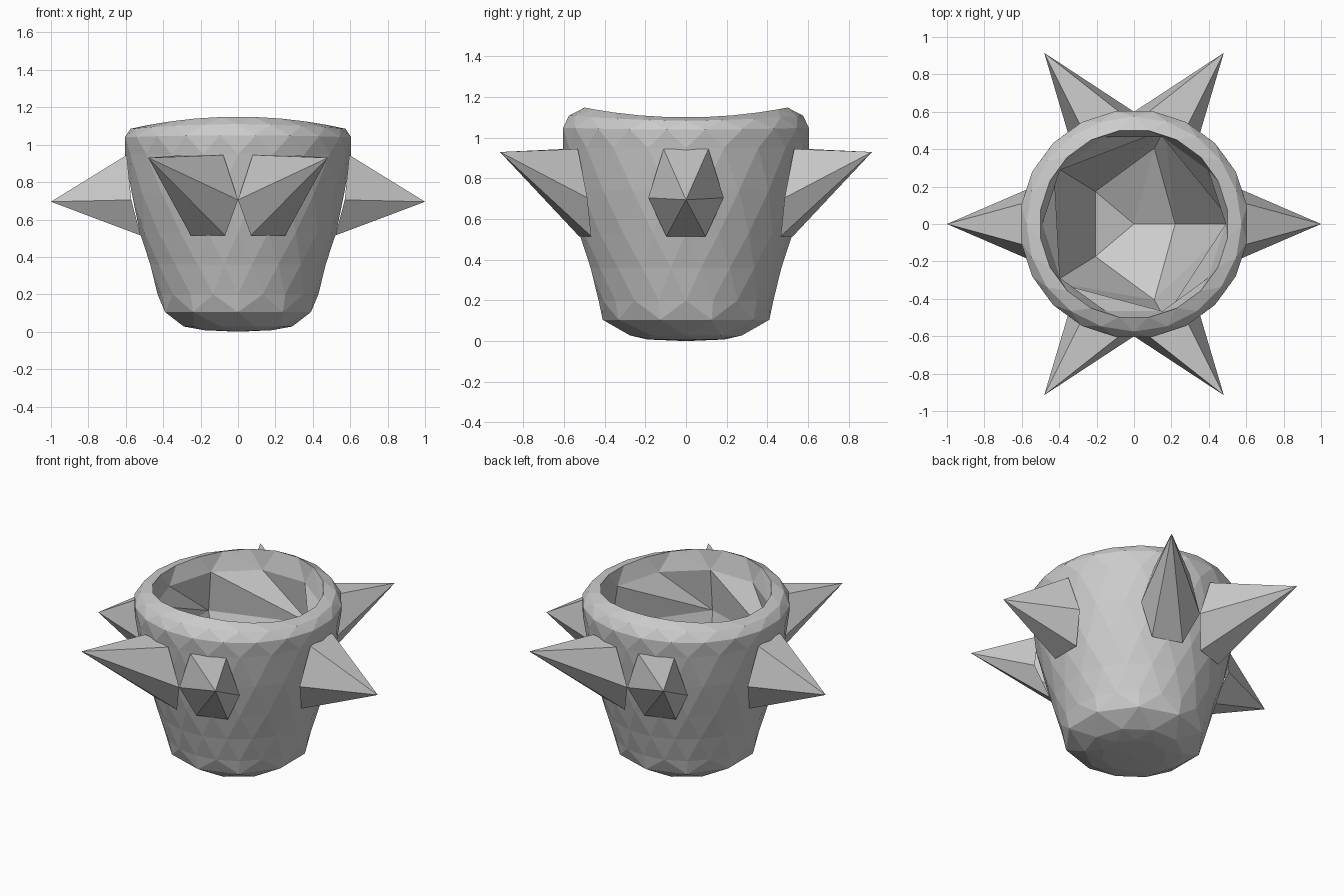
import bpy, bmesh, math

if "Cube" in bpy.data.objects:
    bpy.data.objects.remove(bpy.data.objects["Cube"])


def make_object(name, bm):
    bmesh.ops.recalc_face_normals(bm, faces=bm.faces)
    mesh = bpy.data.meshes.new(name)
    bm.to_mesh(mesh)
    bm.free()
    obj = bpy.data.objects.new(name, mesh)
    bpy.context.collection.objects.link(obj)
    return obj


def zip_rings(bm, a, b):
    """Triangle strip between two rings, given as lists of (angle, vert)."""
    i = j = 0
    na, nb = len(a), len(b)

    def ang(ring, k):
        return ring[k % len(ring)][0] + 360 * (k // len(ring))
    while i < na or j < nb:
        va, vb = a[i % na][1], b[j % nb][1]
        if j >= nb or (i < na and ang(a, i + 1) <= ang(b, j + 1)):
            bm.faces.new((va, a[(i + 1) % na][1], vb))
            i += 1
        else:
            bm.faces.new((va, b[(j + 1) % nb][1], vb))
            j += 1


# Pot wall: outside from the base up, over the wavy rim, down inside
# (sides, first angle, radius, height, rim wave)
rings = [
    (10, 18, 0.19, 0.008, 0), (10, 0, 0.29, 0.028, 0),
    (10, 18, 0.41, 0.105, 0),
    (20, 0, 0.43, 0.20, 0), (20, 9, 0.475, 0.36, 0),
    (20, 0, 0.525, 0.53, 0), (20, 9, 0.575, 0.74, 0),
    (20, 0, 0.605, 0.95, 0), (20, 9, 0.612, 1.04, 0.01),
    (20, 0, 0.575, 1.085, 0.025), (20, 9, 0.505, 1.10, 0.05),
    (10, 0, 0.49, 1.00, 0.02), (5, 0, 0.53, 0.74, 0),
]
bm = bmesh.new()
loops = []
for n, start, r, z, wave in rings:
    loop = []
    for k in range(n):
        deg = start + 360 * k / n
        t = math.radians(deg)
        v = bm.verts.new((r * math.cos(t), r * math.sin(t),
                          z + wave * math.sin(t) ** 2))
        loop.append((deg, v))
    loops.append(loop)
# Uneven five-sided bowl floor
floor = [(0, 0.22, 0.19), (75, 0.42, 0.36), (140, 0.27, 0.21),
         (220, 0.27, 0.21), (285, 0.42, 0.36)]
loops.append([(d, bm.verts.new((r * math.cos(math.radians(d)),
                                r * math.sin(math.radians(d)), z)))
              for d, r, z in floor])
for a, b in zip(loops, loops[1:]):
    zip_rings(bm, a, b)
# Underside and inner floor
for loop, z in ((loops[0], 0.0), (loops[-1], 0.14)):
    c = bm.verts.new((0, 0, z))
    for k in range(len(loop)):
        bm.faces.new((c, loop[k][1], loop[(k + 1) % len(loop)][1]))
make_object("pot", bm)


# Six-sided spikes growing out of the wall
BASE = [(-10.5, 0.605, 0.945), (10.5, 0.605, 0.945), (18, 0.6, 0.705),
        (10.5, 0.53, 0.515), (-10.5, 0.53, 0.515), (-18, 0.6, 0.705)]


def spike(name, base_deg, tip):
    bm = bmesh.new()
    ring = []
    for d, r, z in BASE:
        t = math.radians(base_deg + d)
        ring.append(bm.verts.new((r * math.cos(t), r * math.sin(t), z)))
    top = bm.verts.new(tip)
    for k in range(6):
        bm.faces.new((ring[k], ring[(k + 1) % 6], top))
    make_object(name, bm)


spike("spike_right", 0, (1.0, 0, 0.695))
spike("spike_left", 180, (-1.0, 0, 0.695))
for sy, side, angles in ((1, "back", (72, 108)), (-1, "front", (-72, -108))):
    spike("spike_" + side + "_right", angles[0], (0.48, sy * 0.915, 0.93))
    spike("spike_" + side + "_left", angles[1], (-0.48, sy * 0.915, 0.93))
